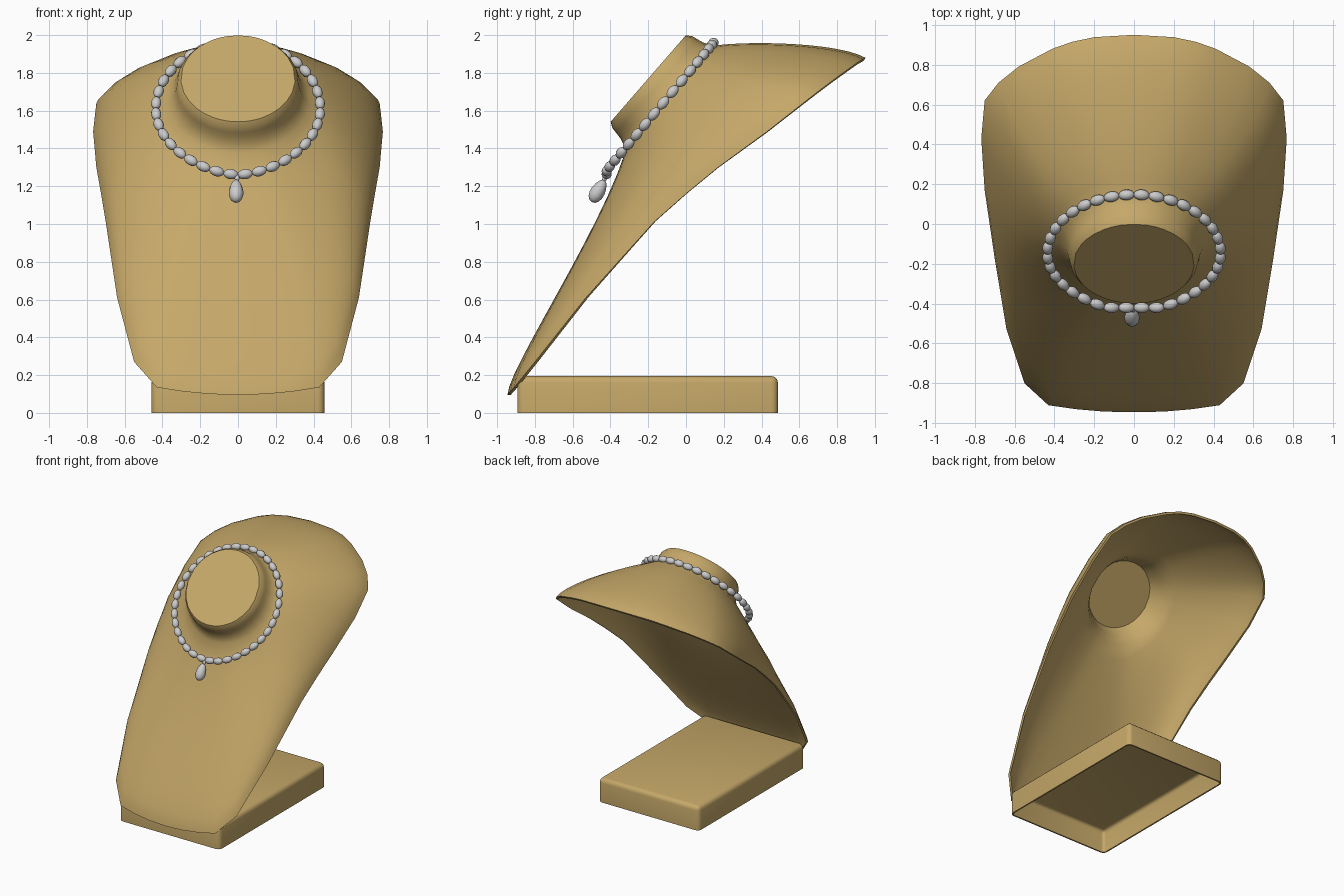
import bpy, bmesh, math
from mathutils import Vector

if "Cube" in bpy.data.objects:
    bpy.data.objects.remove(bpy.data.objects["Cube"])

tan = bpy.data.materials.new("tan_velvet")
tan.diffuse_color = (0.56, 0.39, 0.14, 1)
tan.use_nodes = True
tan.node_tree.nodes["Principled BSDF"].inputs["Base Color"].default_value = tan.diffuse_color


def finish(name, bm, mat=None, angle=40, thick=0):
    me = bpy.data.meshes.new(name)
    bm.to_mesh(me)
    bm.free()
    ob = bpy.data.objects.new(name, me)
    bpy.context.collection.objects.link(ob)
    if mat:
        me.materials.append(mat)
    bpy.ops.object.select_all(action='DESELECT')
    ob.select_set(True)
    bpy.context.view_layer.objects.active = ob
    if thick:
        m = ob.modifiers.new("shell", 'SOLIDIFY')
        m.thickness = thick
        m.offset = -1
        bpy.ops.object.modifier_apply(modifier=m.name)
    bpy.ops.object.shade_smooth_by_angle(angle=math.radians(angle))
    return ob


# Bust: spokes lofted from the tilted neck cap out to the rim and back inside
C = Vector((0, -0.2, 1.77))
V = Vector((0, 0.656, 0.755))
N = Vector((0, -0.755, 0.656))
# half rim, back to front: x, y, z, roundness of the edge
RIM = [(0, .95, 1.88, .115), (.20, .938, 1.873, .11), (.31, .915, 1.86, .11),
       (.41, .88, 1.835, .11), (.58, .79, 1.77, .11), (.68, .71, 1.71, .11),
       (.75, .62, 1.64, .115), (.767, .43, 1.49, .13), (.75, .17, 1.30, .14),
       (.725, 0, 1.16, .14), (.70, -.17, 1.01, .13), (.67, -.35, .81, .11),
       (.64, -.53, .61, .09), (.55, -.80, .27, .07), (.43, -.91, .135, .06),
       (.29, -.93, .113, .06), (.15, -.942, .10, .06), (0, -.945, .095, .06)]
NECK = [(.303, 0), (.322, -.028), (.328, -.06), (.335, -.095), (.35, -.13), (.378, -.165)]
INNER = [(.26, -.04), (.30, -.12), (.345, -.19)]
SEG = 12


def bezier(p0, p1, p2, p3):
    out = []
    for k in range(1, SEG + 1):
        t = k / SEG
        s = 1 - t
        out.append(p0 * s**3 + p1 * 3*s*s*t + p2 * 3*s*t*t + p3 * t**3)
    return out


def spoke(i):
    x, y, z, w = RIM[i]
    rim = Vector((x, y, z))
    th = .7 * math.atan2(x, (rim - C).dot(V)) + .3 * math.pi * i / (len(RIM) - 1)
    d = Vector((math.sin(th), 0, 0)) + V * math.cos(th)
    neck = [C + d * r + N * h for r, h in NECK]
    inner = [C + d * r + N * h for r, h in INNER]
    p1 = neck[-1].lerp(rim, .3) + N * (.065 * math.cos(th) + .06 * math.sin(th)**4)
    p2 = neck[-1].lerp(rim, .93) + N * w
    n = (rim - p2).cross(N.cross(d)).normalized()
    if n.dot(d + N) < 0:
        n = -n
    off = n * -.018
    outside = neck + bezier(neck[-1], p1, p2, rim)
    inside = inner + bezier(inner[-1], p1 - N * .03, p2 + off, rim + off)
    pts = outside + inside[::-1]
    if i in (0, len(RIM) - 1):
        for p in pts:
            p.x = 0
    return pts


half = [spoke(i) for i in range(len(RIM))]
spokes = half + [[Vector((-p.x, p.y, p.z)) for p in s] for s in half[-2:0:-1]]
bm = bmesh.new()
grid = [[bm.verts.new(p) for p in s] for s in spokes]
for a, b in zip(grid, grid[1:] + grid[:1]):
    for j in range(len(a) - 1):
        bm.faces.new((a[j], b[j], b[j + 1], a[j + 1]))
bm.faces.new([s[0] for s in reversed(grid)])
bm.faces.new([s[-1] for s in grid])
finish("bust", bm, tan, 48)

# Base: rounded box, open underneath
bm = bmesh.new()
bmesh.ops.create_cube(bm, size=1)
for v in bm.verts:
    v.co = Vector((v.co.x * .915, v.co.y * 1.38 - .203, (v.co.z + .5) * .195))
bm.normal_update()
bmesh.ops.delete(bm, geom=[f for f in bm.faces if f.normal.z < -.5], context='FACES_ONLY')
bmesh.ops.bevel(bm, geom=[e for e in bm.edges if max(v.co.z for v in e.verts) > .1],
                offset=.035, segments=3, profile=.5, affect='EDGES')
finish("base", bm, tan, 40, .012)


# Necklace: oval beads along a tilted loop, slightly pointed at the front
def loop(t):
    z = 1.61 + .35 * math.cos(t)
    if math.cos(t) < 0:
        z += .015 * abs(math.sin(2 * t))
    return Vector((.435 * math.sin(t), max(-.13 + (z - 1.63) * .84, -.42), z))


def oval(bm, pos, axis, length, width, taper=0):
    q = Vector((0, 0, 1)).rotation_difference(axis)
    for v in bmesh.ops.create_uvsphere(bm, u_segments=12, v_segments=8, radius=1)['verts']:
        k = width * (1 - taper * v.co.z)
        v.co = pos + q @ Vector((v.co.x * k, v.co.y * k, v.co.z * length))


bm = bmesh.new()
COUNT = 36
for i in range(COUNT):
    t = 2 * math.pi * (i + .5) / COUNT
    oval(bm, loop(t), loop(t + .05) - loop(t - .05), .04, .027)
finish("necklace_beads", bm, angle=60)

# Pendant drop with its small link
bm = bmesh.new()
axis = Vector((0, .07, .12))
oval(bm, Vector((-.01, -.465, 1.175)), axis, .068, .038, .2)
oval(bm, Vector((-.005, -.428, 1.245)), axis, .022, .013)
finish("pendant", bm, angle=60)
